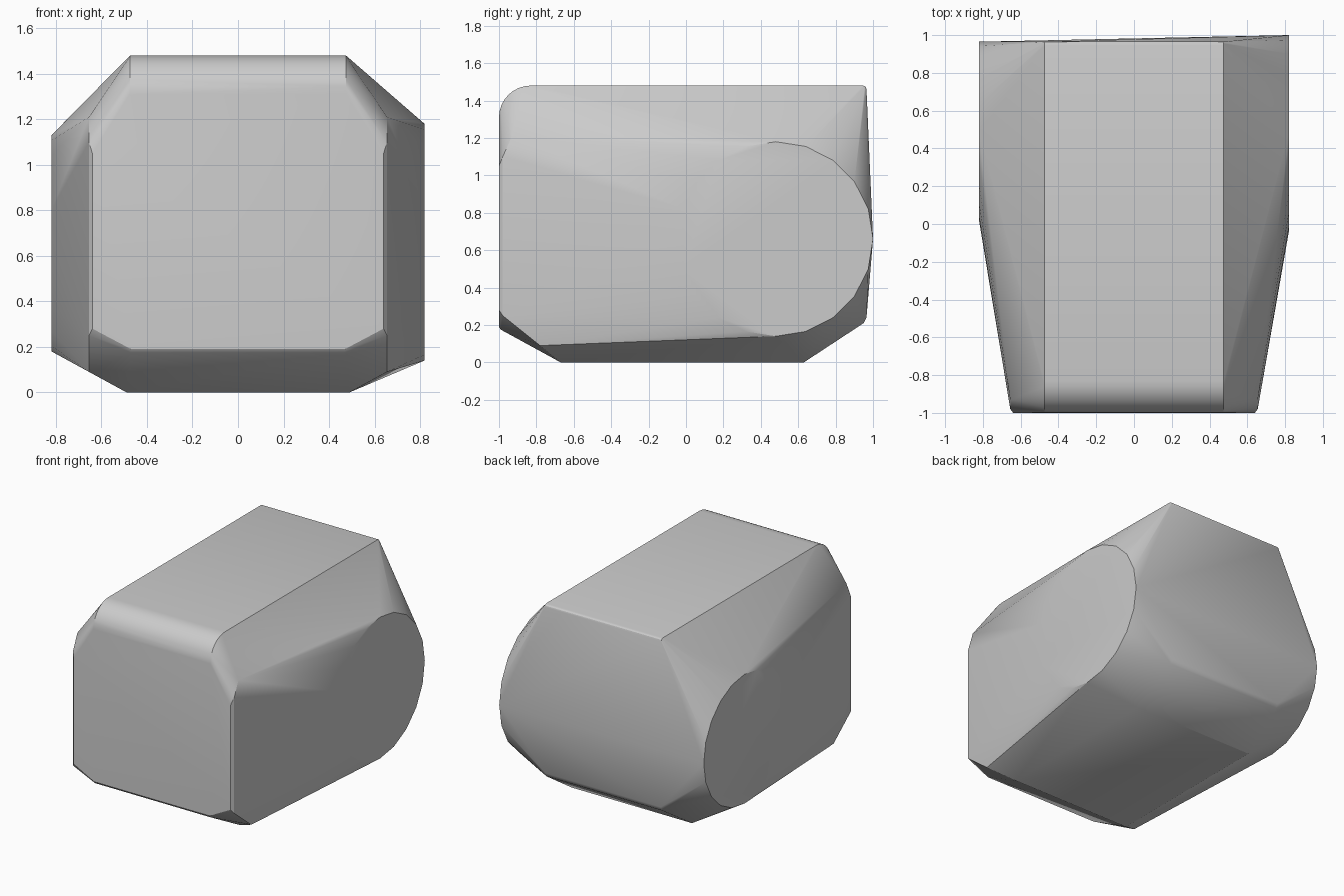
import bpy
import bmesh
import math

cube = bpy.data.objects.get("Cube")
if cube:
    bpy.data.objects.remove(cube)

grey = bpy.data.materials.new("plain grey")
grey.use_nodes = True
colour = (0.6, 0.6, 0.6, 1)
grey.diffuse_color = colour
grey.node_tree.nodes["Principled BSDF"].inputs["Base Color"].default_value = colour


def disc(x, y, z, radius, sides=20):
    """Ring of points facing sideways."""
    turn = math.tau / sides
    return [(x, y + radius * math.cos(i * turn), z + radius * math.sin(i * turn))
            for i in range(sides)]


def arc(x, y, z, radius, start, end, steps):
    """Rounded edge profile in the side plane, angles in degrees."""
    angles = [math.radians(start + (end - start) * i / steps) for i in range(steps + 1)]
    return [(x, y + radius * math.cos(a), z + radius * math.sin(a)) for a in angles]


# Round side cheeks, the right-hand one slightly smaller
points = disc(0.82, 0.48, 0.66, 0.52) + disc(-0.82, 0.49, 0.655, 0.475)

for side in (-1, 1):
    # Rounded top front and top back edges
    points += arc(side * 0.475, -0.83, 1.31, 0.17, 90, 180, 8)
    points += arc(side * 0.475, 0.945, 1.46, 0.02, 0, 90, 3)
    # Front corner with its narrow bevel
    points += [(side * x, y, z) for x, y, z in (
        (0.64, -1, 0.28), (0.64, -1, 1.05),
        (0.655, -0.98, 0.25), (0.655, -0.98, 1.1),
        (0.655, -0.93, 1.21), (0.655, -0.78, 0.09))]
    # Belly and its sloped ends
    points += [(side * x, y, z) for x, y, z in (
        (0.47, -1, 0.19), (0.47, -0.99, 0.175),
        (0.49, -0.67, 0), (0.49, 0.63, 0),
        (0.47, 0.95, 0.21), (0.47, 0.965, 0.24))]

# Skin stretched over all the edges
bm = bmesh.new()
for p in points:
    bm.verts.new(p)
hull = bmesh.ops.convex_hull(bm, input=bm.verts)
loose = [v for v in bm.verts if not v.link_faces]
bmesh.ops.delete(bm, geom=loose, context='VERTS')
bmesh.ops.dissolve_limit(bm, angle_limit=math.radians(0.5),
                         verts=bm.verts, edges=bm.edges)
bmesh.ops.recalc_face_normals(bm, faces=bm.faces)

mesh = bpy.data.meshes.new("rounded_block")
bm.to_mesh(mesh)
bm.free()
mesh.materials.append(grey)
block = bpy.data.objects.new("rounded_block", mesh)
bpy.context.collection.objects.link(block)

# Smooth skin with crisp main edges
bpy.ops.object.select_all(action='DESELECT')
block.select_set(True)
bpy.context.view_layer.objects.active = block
bpy.ops.object.shade_smooth_by_angle(angle=math.radians(25))
